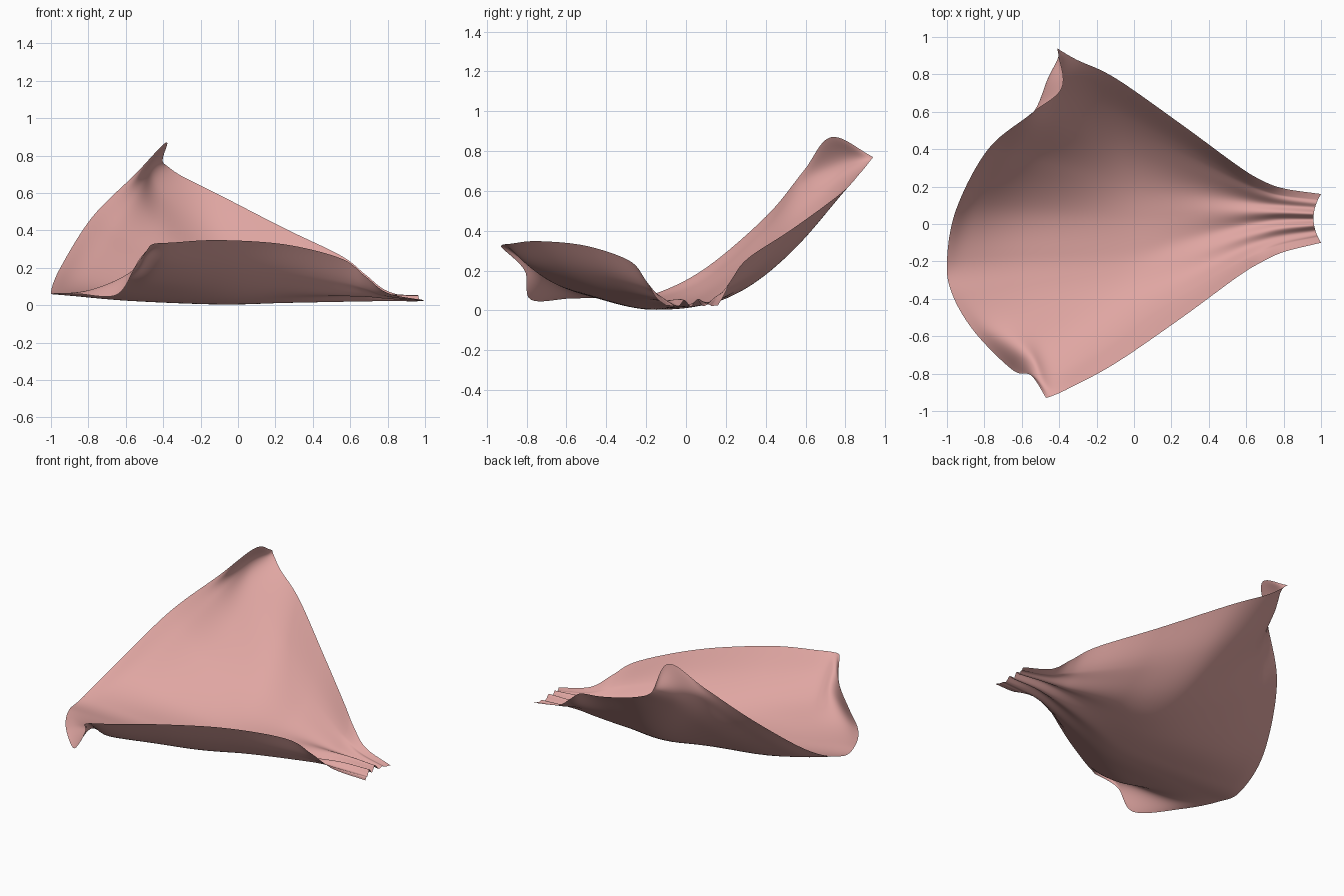
import bpy, bmesh, math
from mathutils import Vector

if "Cube" in bpy.data.objects:
    bpy.data.objects.remove(bpy.data.objects["Cube"])

# gathered end to mid body: x, left y z, valley y z, right y z, curve power
BODY = [
    (1.00, -.10, .025, .03, .02, .16, .025, 2.0),
    (0.80, -.15, .065, .03, .022, .19, .075, 2.0),
    (0.68, -.205, .155, .02, .02, .235, .165, 2.5),
    (0.55, -.285, .25, .00, .018, .315, .265, 2.8),
    (0.25, -.505, .325, -.06, .012, .535, .41, 2.4),
    (-.10, -.745, .348, -.14, .004, .78, .59, 2.2),
]
# wide end: three rows from front corner to back corner
WIDE = [
    [(-.35, -.88, .335), (-.40, -.78, .22), (-.46, -.65, .13), (-.52, -.48, .07),
     (-.57, -.32, .035), (-.58, -.16, .025), (-.56, .07, .07), (-.49, .33, .25),
     (-.42, .53, .43), (-.38, .72, .58), (-.30, .875, .69)],
    [(-.44, -.92, .33), (-.50, -.83, .27), (-.57, -.71, .18), (-.74, -.54, .09),
     (-.86, -.36, .06), (-.88, -.18, .055), (-.83, .08, .14), (-.69, .37, .38),
     (-.54, .57, .60), (-.46, .78, .73), (-.38, .92, .745)],
]
RIM = [(-.47, -.93, .32), (-.55, -.81, .20), (-.65, -.78, .055), (-.85, -.58, .06),
       (-.97, -.38, .065), (-1.0, -.20, .07), (-.95, .08, .20), (-.78, .40, .47),
       (-.55, .59, .70), (-.385, .73, .87), (-.41, .94, .77)]


def section(x, yl, zl, ym, zm, yr, zr, p):
    pts = []
    for i in range(11):
        t = (i - 5) / 5
        ye, ze = (yl, zl) if t < 0 else (yr, zr)
        a = abs(t)
        pts.append(Vector((x, ym + (ye - ym) * a, zm + (ze - zm) * a ** p)))
    return pts


def spline(pts, n):
    """Smooth curve through the points, n steps per span."""
    ext = [2 * pts[0] - pts[1]] + list(pts) + [2 * pts[-1] - pts[-2]]
    out = []
    for i in range(len(pts) - 1):
        a, b, c, d = ext[i:i + 4]
        for k in range(n):
            t = k / n
            out.append(.5 * (2 * b + (c - a) * t + (2 * a - 5 * b + 4 * c - d) * t * t
                             + (3 * b - a - 3 * c + d) * t ** 3))
    return out + [pts[-1].copy()]


rows = [section(*s) for s in BODY]
rows += [[Vector(p) for p in r] for r in WIDE + [RIM]]
rows = [spline(r, 10) for r in rows]
cols = [spline(c, 10) for c in zip(*rows)]

# pleats and notch at the gathered end
for j, col in enumerate(cols):
    t = 2 * j / (len(cols) - 1) - 1
    for p in col:
        s = min(max((p.x + .1) / .9, 0), 1)
        s = s * s * (3 - 2 * s)
        window = max(0, 1 - (t / .75) ** 2)
        p.z += .018 * s * window * (1 - math.cos(t * 4 * math.pi + .6))
        p.x -= .04 * max(0, (p.x - .8) / .2) * (1 - t * t)
        p.z = max(p.z, 0)

bm = bmesh.new()
grid = [[bm.verts.new(p) for p in col] for col in cols]
for a, b in zip(grid, grid[1:]):
    for i in range(len(a) - 1):
        bm.faces.new((a[i], a[i + 1], b[i + 1], b[i])).smooth = True
bmesh.ops.recalc_face_normals(bm, faces=bm.faces)
if sum(f.normal.z for f in bm.faces) < 0:
    bmesh.ops.reverse_faces(bm, faces=bm.faces)
mesh = bpy.data.meshes.new("petal")
bm.to_mesh(mesh)
bm.free()
petal = bpy.data.objects.new("petal", mesh)
bpy.context.collection.objects.link(petal)

mat = bpy.data.materials.new("soft pink")
mat.diffuse_color = (.74, .38, .36, 1)
mat.use_nodes = True
mat.node_tree.nodes["Principled BSDF"].inputs["Base Color"].default_value = mat.diffuse_color
mesh.materials.append(mat)
